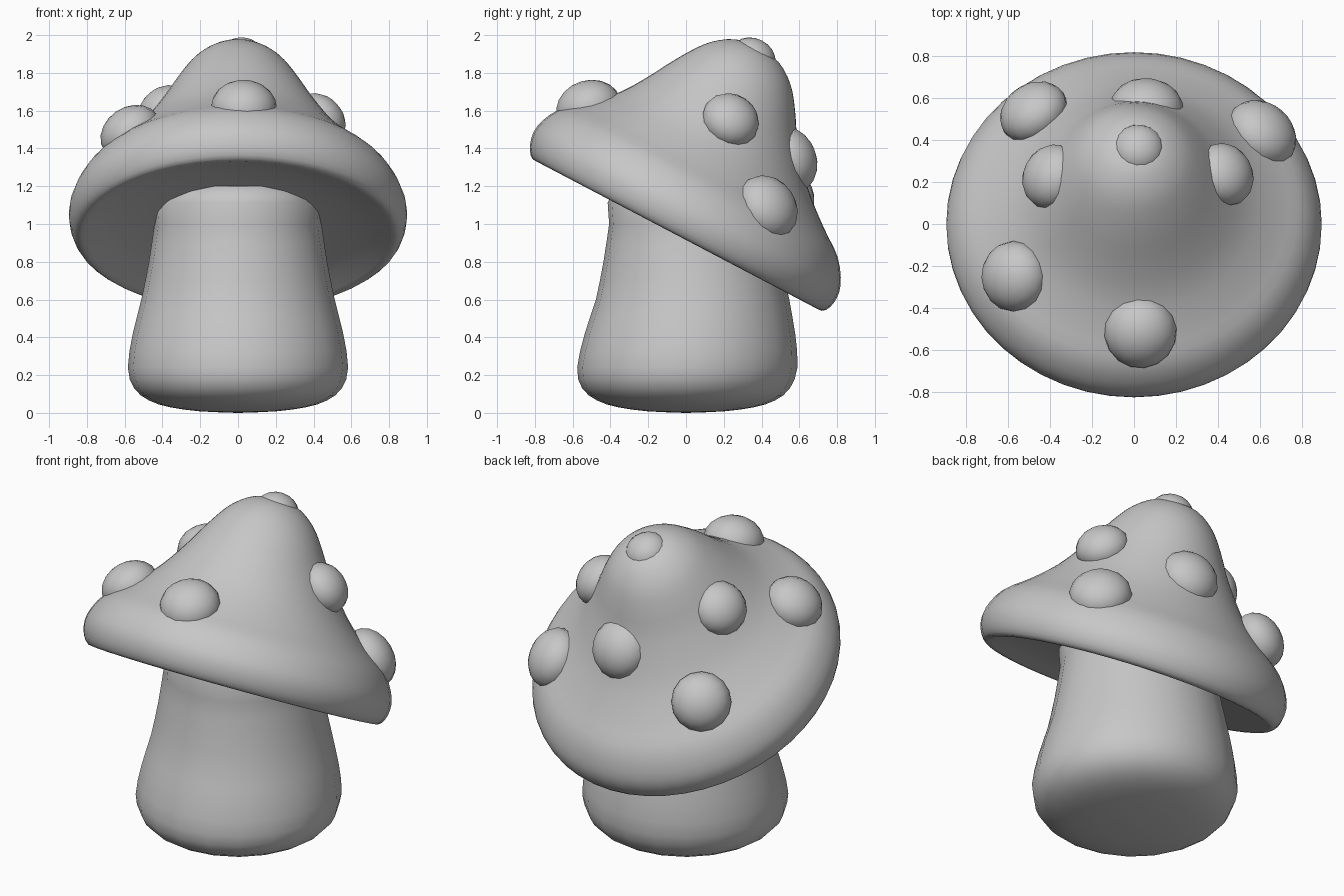
import bpy, math
from mathutils import Vector, Matrix

if "Cube" in bpy.data.objects:
    bpy.data.objects.remove(bpy.data.objects["Cube"])

grey = bpy.data.materials.new("plain_grey")
grey.diffuse_color = (0.57, 0.57, 0.57, 1)
grey.use_nodes = True
grey.node_tree.nodes["Principled BSDF"].inputs["Base Color"].default_value = grey.diffuse_color


def smooth_profile(points, steps):
    """Catmull-Rom curve through the profile points."""
    pts = [Vector(p) for p in points]
    ext = [pts[0]] + pts + [pts[-1]]
    out = []
    for i in range(1, len(ext) - 2):
        a, b, c, d = ext[i - 1:i + 3]
        for k in range(steps):
            t = k / steps
            out.append(0.5 * (2 * b + (c - a) * t + (2 * a - 5 * b + 4 * c - d) * t * t
                              + (3 * b - a - 3 * c + d) * t ** 3))
    return out + [pts[-1]]


def lathe(name, profile, sides, shift):
    """Turn (radius, height) points round z; shift(height) moves each ring in y."""
    verts, faces = [], []
    for r, z in profile[1:-1]:
        for k in range(sides):
            a = 2 * math.pi * k / sides
            verts.append((r * math.cos(a), r * math.sin(a) + shift(z), z))
    rings = len(profile) - 2
    for j in range(rings - 1):
        for k in range(sides):
            n = (k + 1) % sides
            faces.append((j * sides + k, j * sides + n, (j + 1) * sides + n, (j + 1) * sides + k))
    # Close both poles
    bottom, top = len(verts), len(verts) + 1
    for r, z in (profile[0], profile[-1]):
        verts.append((0, shift(z), z))
    last = (rings - 1) * sides
    for k in range(sides):
        n = (k + 1) % sides
        faces.append((bottom, n, k))
        faces.append((top, last + k, last + n))
    mesh = bpy.data.meshes.new(name)
    mesh.from_pydata(verts, [], faces)
    mesh.shade_smooth()
    mesh.materials.append(grey)
    obj = bpy.data.objects.new(name, mesh)
    bpy.context.collection.objects.link(obj)
    return obj


# Stem: flared, rounded foot, leaning slightly back higher up
stem_profile = smooth_profile([
    (0, 0), (0.2, 0.008), (0.36, 0.03), (0.47, 0.065), (0.55, 0.13), (0.583, 0.24),
    (0.557, 0.42), (0.512, 0.6), (0.472, 0.8), (0.442, 1.0), (0.41, 1.2), (0, 1.2)], 2)
stem = lathe("stem", stem_profile, 20, lambda z: 0.035 * min(1, max(0, (z - 0.15) / 0.45)))
# Trim the top of the stem along the tilted cap
for v in stem.data.vertices:
    v.co.z = min(v.co.z, 1.10 - 0.522 * v.co.y) if v.co.z > 0.75 else v.co.z


# Cap: hollow-bottomed bell, tilted backward, peak bent slightly forward
def cap_shift(t):
    return -0.012 - 0.105 * min(0.75, max(0, t))


cap_profile = smooth_profile([
    (0, 0.08), (0.42, 0.07), (0.66, 0.035), (0.79, 0.0), (0.865, -0.015), (0.907, 0.05),
    (0.907, 0.15), (0.838, 0.275), (0.71, 0.38), (0.56, 0.52), (0.425, 0.70),
    (0.325, 0.86), (0.24, 0.97), (0.13, 1.045), (0, 1.07)], 3)
cap = lathe("cap", cap_profile, 48, cap_shift)
cap.matrix_world = (Matrix.Translation((0, -0.03, 0.95))
                    @ Matrix.Rotation(math.radians(-27.7), 4, 'X')
                    @ Matrix.Diagonal((0.98, 1, 1, 1)))

# Flattened round spots lying on the cap: centre, radius and widening
spots = [
    ("peak", (0.02, 0.35, 1.87), 0.12, 1.04), ("front", (0.03, -0.51, 1.60), 0.17, 1.03),
    ("front_left", (-0.56, -0.25, 1.47), 0.16, 1.06),
    ("upper_right", (0.42, 0.23, 1.54), 0.145, 1.07),
    ("lower_right", (0.60, 0.42, 1.08), 0.16, 1.12), ("back", (0.06, 0.54, 1.335), 0.16, 1.1),
    ("upper_left", (-0.38, 0.22, 1.58), 0.148, 1.07),
    ("back_left", (-0.47, 0.52, 1.14), 0.155, 1.1)]
for name, centre, radius, wide in spots:
    # Cap surface direction at the spot
    local = cap.matrix_world.inverted() @ Vector(centre)
    radial = Vector((local.x, local.y - cap_shift(local.z), 0))
    steep = 0.7 * min(1, radial.length / 0.25)
    out = radial.normalized() * steep + Vector((0, 0, math.sqrt(1 - steep ** 2)))
    out = (cap.matrix_world.to_3x3() @ out).normalized()
    bpy.ops.mesh.primitive_uv_sphere_add(segments=16, ring_count=10, radius=radius,
                                         location=Vector(centre) + out * radius * 0.1)
    spot = bpy.context.object
    spot.name = name + "_spot"
    spot.rotation_euler = out.to_track_quat('Z', 'Y').to_euler()
    spot.scale = (wide, wide, 0.85)
    spot.data.shade_smooth()
    spot.data.materials.append(grey)
